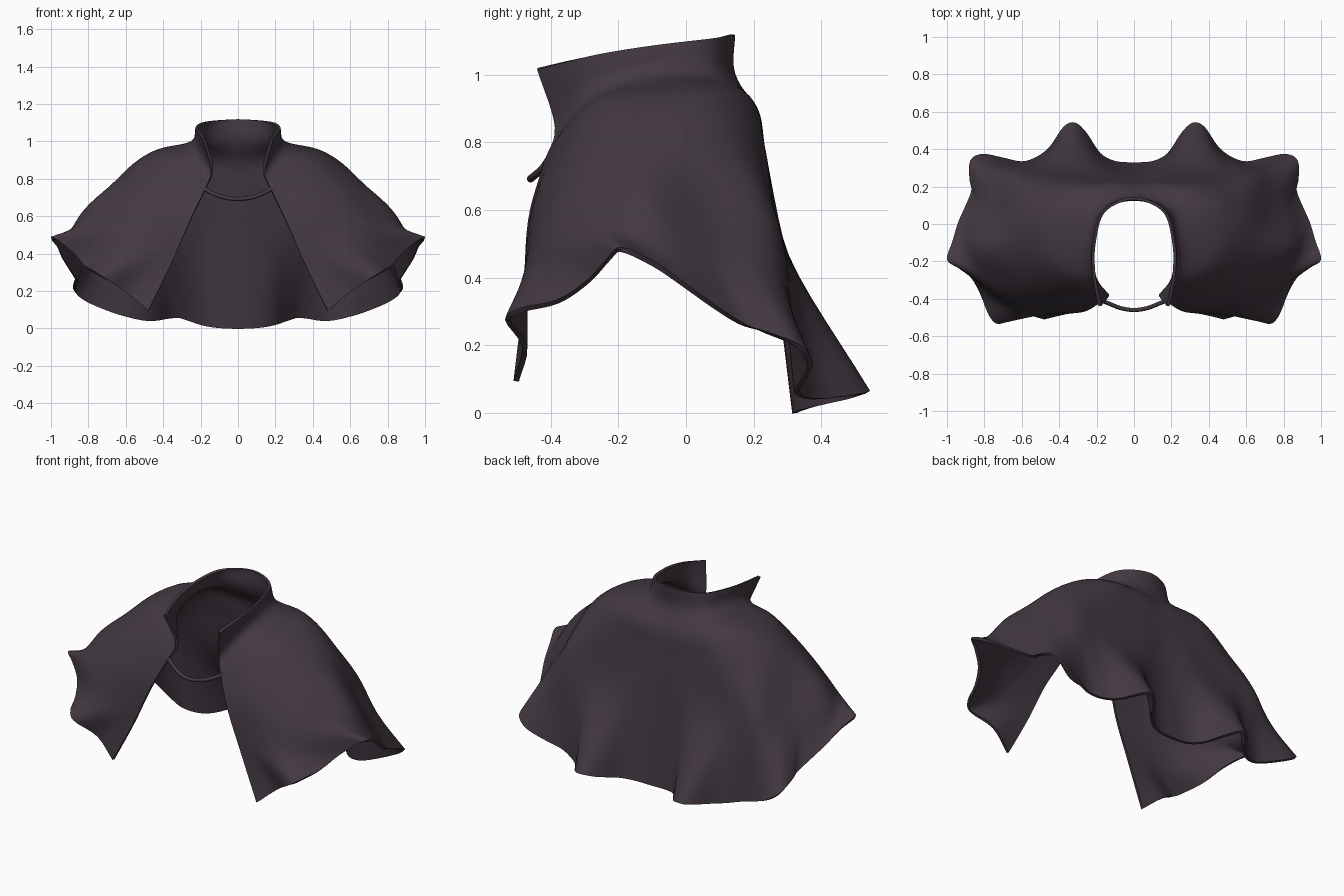
import bpy
from mathutils import Vector

if "Cube" in bpy.data.objects:
    bpy.data.objects.remove(bpy.data.objects["Cube"])

# Half rings of the cape, from back centre round to the front edge
COLLAR_RIM = [(0, .145, 1.118), (.165, .075, 1.107), (.22, -.1, 1.086), (.222, -.27, 1.058), (.19, -.44, 1.015)]
NECK = [(0, .145, 1.005), (.2, .085, 1.005), (.258, -.1, .995), (.235, -.275, .945), (.145, -.388, .845)]
SHOULDER = [(0, .21, .885), (.14, .212, .9), (.3, .18, .935), (.42, .085, .95), (.47, -.04, .94),
            (.445, -.18, .928), (.38, -.285, .895), (.285, -.365, .825), (.18, -.42, .74)]
CHEST = [(0, .235, .75), (.2, .238, .76), (.41, .225, .78), (.555, .145, .8), (.635, 0, .8),
         (.65, -.16, .78), (.56, -.325, .735), (.42, -.43, .65), (.26, -.467, .57)]
SKIRT = [(0, .275, .45), (.24, .305, .46), (.49, .292, .48), (.67, .262, .52), (.76, .08, .55),
         (.845, -.13, .607), (.755, -.34, .54), (.57, -.468, .44), (.36, -.482, .34)]
HEM = [(0, .33, 0), (.1, .337, .004), (.18, .38, .018), (.255, .49, .045), (.315, .542, .065),
       (.375, .522, .058), (.45, .415, .043), (.52, .36, .045), (.6, .335, .065), (.7, .355, .1),
       (.81, .375, .15), (.875, .34, .2), (.88, .24, .24), (.87, .18, .26), (.9, .1, .31),
       (.94, .01, .375), (.97, -.09, .445), (1.0, -.19, .49), (.94, -.235, .455), (.87, -.29, .395),
       (.82, -.38, .335), (.775, -.49, .31), (.72, -.535, .275), (.6, -.485, .195), (.48, -.51, .095)]


def spline(points, t):
    """Smooth curve through the points, t from 0 to 1."""
    p = [Vector(q) for q in points]
    p = [2 * p[0] - p[1]] + p + [2 * p[-1] - p[-2]]
    n = len(points) - 1
    k = min(int(t * n), n - 1)
    u = t * n - k
    a, b, c, d = p[k:k + 4]
    return 0.5 * (2 * b + (c - a) * u + (2 * a - 5 * b + 4 * c - d) * u ** 2
                  + (3 * b - a - 3 * c + d) * u ** 3)


def mirrored(ring):
    return [(-x, y, z) for x, y, z in ring[:0:-1]] + ring


def finish(obj, mat, angle):
    obj.data.materials.append(mat)
    bpy.ops.object.select_all(action='DESELECT')
    obj.select_set(True)
    bpy.context.view_layer.objects.active = obj
    for m in list(obj.modifiers):
        bpy.ops.object.modifier_apply(modifier=m.name)
    bpy.ops.object.shade_smooth_by_angle(angle=angle)


cloth = bpy.data.materials.new("dark_plum_cloth")
cloth.diffuse_color = (.056, .040, .054, 1)
cloth.use_nodes = True
cloth.node_tree.nodes["Principled BSDF"].inputs["Base Color"].default_value = cloth.diffuse_color

# Cape with standing collar: one draped sheet lofted through the rings
rings = [mirrored(r) for r in (COLLAR_RIM, NECK, SHOULDER, CHEST, SKIRT, HEM)]
COLS, ROWS = 192, 30
verts = []
for i in range(COLS + 1):
    profile = [spline(r, i / COLS) for r in rings]
    verts += [spline(profile, j / ROWS) for j in range(ROWS + 1)]
R = ROWS + 1
faces = [(i * R + j, (i + 1) * R + j, (i + 1) * R + j + 1, i * R + j + 1)
         for i in range(COLS) for j in range(ROWS)]
mesh = bpy.data.meshes.new("cape")
mesh.from_pydata(verts, [], faces)
cape = bpy.data.objects.new("cape", mesh)
bpy.context.collection.objects.link(cape)
solid = cape.modifiers.new("thickness", 'SOLIDIFY')
solid.thickness = .016
solid.offset = -1
finish(cape, cloth, .8)

# Neck cord hanging across the front opening
path = mirrored([(0, -.46, .692), (.07, -.45, .7), (.135, -.425, .722), (.185, -.405, .75)])
SEG = 24
curve = bpy.data.curves.new("neck_cord", 'CURVE')
curve.dimensions = '3D'
curve.bevel_depth = .011
curve.bevel_resolution = 2
curve.use_fill_caps = True
line = curve.splines.new('POLY')
line.points.add(SEG)
for i, p in enumerate(line.points):
    p.co = (*spline(path, i / SEG), 1)
cord = bpy.data.objects.new("neck_cord", curve)
bpy.context.collection.objects.link(cord)
bpy.ops.object.select_all(action='DESELECT')
cord.select_set(True)
bpy.context.view_layer.objects.active = cord
bpy.ops.object.convert(target='MESH')
finish(bpy.context.object, cloth, .8)
